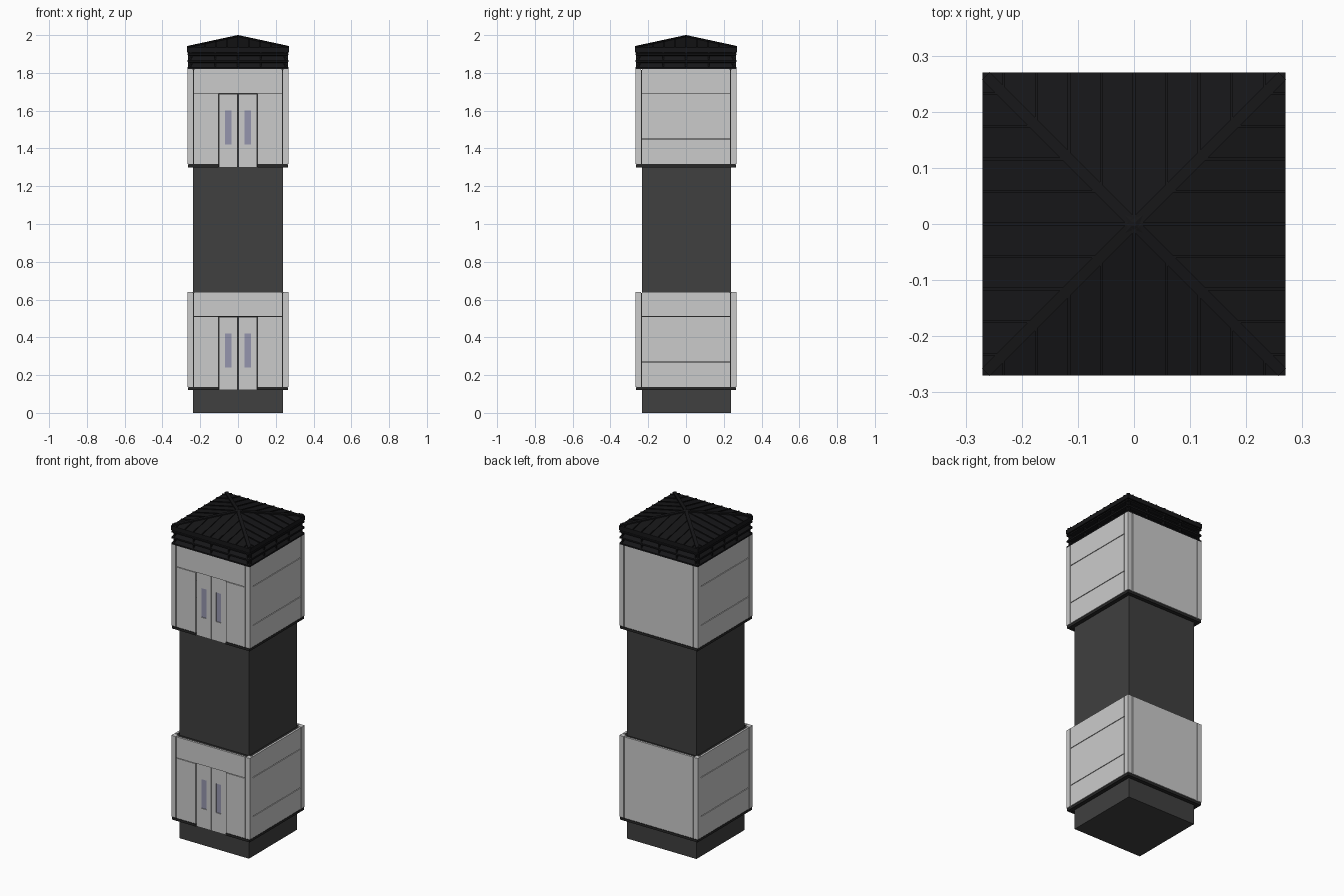
import bpy, bmesh
from math import pi
from mathutils import Matrix, Vector

if "Cube" in bpy.data.objects:
    bpy.data.objects.remove(bpy.data.objects["Cube"])


def material(name, rgb):
    m = bpy.data.materials.new(name)
    m.diffuse_color = (*rgb, 1)
    m.use_nodes = True
    m.node_tree.nodes["Principled BSDF"].inputs["Base Color"].default_value = m.diffuse_color
    return m


DARK = material("dark_grey", (0.05, 0.05, 0.05))
TRIM = material("trim_black", (0.02, 0.02, 0.02))
ROOF = material("roof_black", (0.008, 0.008, 0.009))
GLASS = material("glass_blue", (0.3, 0.3, 0.42))


def finish(name, bm, mat=None):
    bmesh.ops.recalc_face_normals(bm, faces=bm.faces)
    me = bpy.data.meshes.new(name)
    bm.to_mesh(me)
    bm.free()
    ob = bpy.data.objects.new(name, me)
    bpy.context.collection.objects.link(ob)
    if mat:
        me.materials.append(mat)
    return ob


def add_box(bm, lo, hi, turn=0):
    lo, hi = Vector(lo), Vector(hi)
    mat = (Matrix.Rotation(turn * pi / 2, 4, 'Z') @ Matrix.Translation((lo + hi) / 2)
           @ Matrix.Diagonal((*(hi - lo), 1)))
    bmesh.ops.create_cube(bm, size=1, matrix=mat)


def boxes(name, items, mat=None):
    bm = bmesh.new()
    for item in items:
        add_box(bm, *item)
    return finish(name, bm, mat)


def square_stack(name, profile, mat):
    """Loft square rings (half width, z) and cap both ends."""
    bm = bmesh.new()
    rings = [[bm.verts.new((sx * h, sy * h, z)) for sx, sy in
              ((-1, -1), (1, -1), (1, 1), (-1, 1))] for h, z in profile]
    for a, b in zip(rings, rings[1:]):
        for i in range(4):
            j = (i + 1) % 4
            bm.faces.new((a[i], a[j], b[j], b[i]))
    bm.faces.new(rings[0])
    bm.faces.new(rings[-1])
    return finish(name, bm, mat)


# Core shaft
boxes("shaft", [((-0.238, -0.233, 0), (0.238, 0.238, 1.83))], DARK)

OUT, IN, G = 0.268, 0.262, 0.002     # cladding face, backing face, half seam gap
POST = 0.238


def storey(tag, z):
    bot, top, head = z + 0.018, z + 0.52, z + 0.39
    # Backing seen through the seams, open where the doors are
    boxes(tag + "_backing", [((-IN, -0.25, z + 0.003), (IN, IN, top - 0.004)),
                             ((-IN, -IN, z + 0.003), (-0.104, -0.25, top - 0.004)),
                             ((0.104, -IN, z + 0.003), (IN, -0.25, top - 0.004)),
                             ((-0.104, -IN, head), (0.104, -0.25, top - 0.004))], TRIM)
    # Bottom trim
    trim = [((-0.266, -0.266, z), (0.266, -0.25, bot - 0.003), t) for t in (1, 2, 3)]
    trim += [((-0.266, -0.266, z), (-0.102, -0.25, bot - 0.003)),
             ((0.102, -0.266, z), (0.266, -0.25, bot - 0.003))]
    boxes(tag + "_trim", trim, TRIM)
    # Corner posts
    boxes(tag + "_corner_posts",
          [((POST, -OUT, bot), (OUT, -POST, top), t) for t in range(4)])
    # Wall panels: three rows on the sides, one sheet on the back
    w = POST - 2 * G
    rows = [(bot, z + 0.15 - G), (z + 0.15 + G, head - G), (head + G, top)]
    panels = [((-w, -OUT, a), (w, -0.255, b), t) for t in (1, 3) for a, b in rows]
    panels.append(((-w, -OUT, bot), (w, -0.255, top), 2))
    panels.append(((-w, -OUT, head + G), (w, -0.255, top)))
    panels += [((-w, -OUT, bot), (-0.104, -0.255, head - G)),
               ((0.104, -OUT, bot), (w, -0.255, head - G))]
    boxes(tag + "_wall_panels", panels)
    # Sliding doors, each leaf framed around a narrow window
    leaves, panes = [], []
    y0, y1 = -0.261, -0.248
    for s in (-1, 1):
        def part(a, b, za, zb, ya=y0):
            x0, x1 = sorted((s * a, s * b))
            return ((x0, ya, za), (x1, y1, zb))
        leaves += [part(0.002, 0.034, z, head - G), part(0.068, 0.1, z, head - G),
                   part(0.034, 0.068, z, z + 0.12), part(0.034, 0.068, z + 0.3, head - G)]
        panes.append(part(0.034, 0.068, z + 0.12, z + 0.3, -0.257))
    boxes(tag + "_doors", leaves)
    boxes(tag + "_door_windows", panes, GLASS)


storey("lower", 0.12)
storey("upper", 1.30)

# Louvred band under the eaves
square_stack("louvres", [(0.268, 1.82), (0.268, 1.829), (0.246, 1.853),
                         (0.268, 1.857), (0.268, 1.866), (0.246, 1.89),
                         (0.268, 1.894), (0.268, 1.902), (0.25, 1.912)], ROOF)
boxes("louvre_posts", [((x - 0.004, -0.264, 1.822), (x + 0.004, -0.24, 1.91), t)
                       for t in range(4) for x in (-0.25, -0.12, 0, 0.12, 0.25)], ROOF)

# Pyramid roof with a thin fascia
EAVE, EZ, APEX = 0.27, 1.935, 1.993
square_stack("roof", [(EAVE, 1.908), (EAVE, EZ), (0.004, APEX)], ROOF)

# Standing seams on each slope and hip ridges along the diagonals
slope = (APEX - EZ) / EAVE


def rib(bm, start, end, width, height, turn):
    start, end = Vector(start), Vector(end)
    d = end - start
    side = d.cross(Vector((0, 0, 1))).normalized() * width / 2
    up = Vector((0, 0, height))
    rot = Matrix.Rotation(turn * pi / 2, 3, 'Z')
    ends = [[bm.verts.new(rot @ (p + o)) for o in
             (-side - up, side - up, side + up, -side + up)] for p in (start, end)]
    for i in range(4):
        j = (i + 1) % 4
        bm.faces.new((ends[0][i], ends[0][j], ends[1][j], ends[1][i]))
    bm.faces.new(ends[0])
    bm.faces.new(ends[1])


bm = bmesh.new()
for t in range(4):
    for i in range(-4, 5):
        x = i * 0.058
        rib(bm, (x, -EAVE, EZ), (x, -abs(x) - 0.001, APEX - slope * abs(x)), 0.005, 0.005, t)
    rib(bm, (EAVE - 0.006, -EAVE + 0.006, EZ + 0.001), (0, 0, APEX), 0.02, 0.006, t)
finish("roof_ribs", bm, ROOF)
square_stack("roof_cap", [(0.015, 1.985), (0.015, 1.996), (0.004, 2.0)], ROOF)
